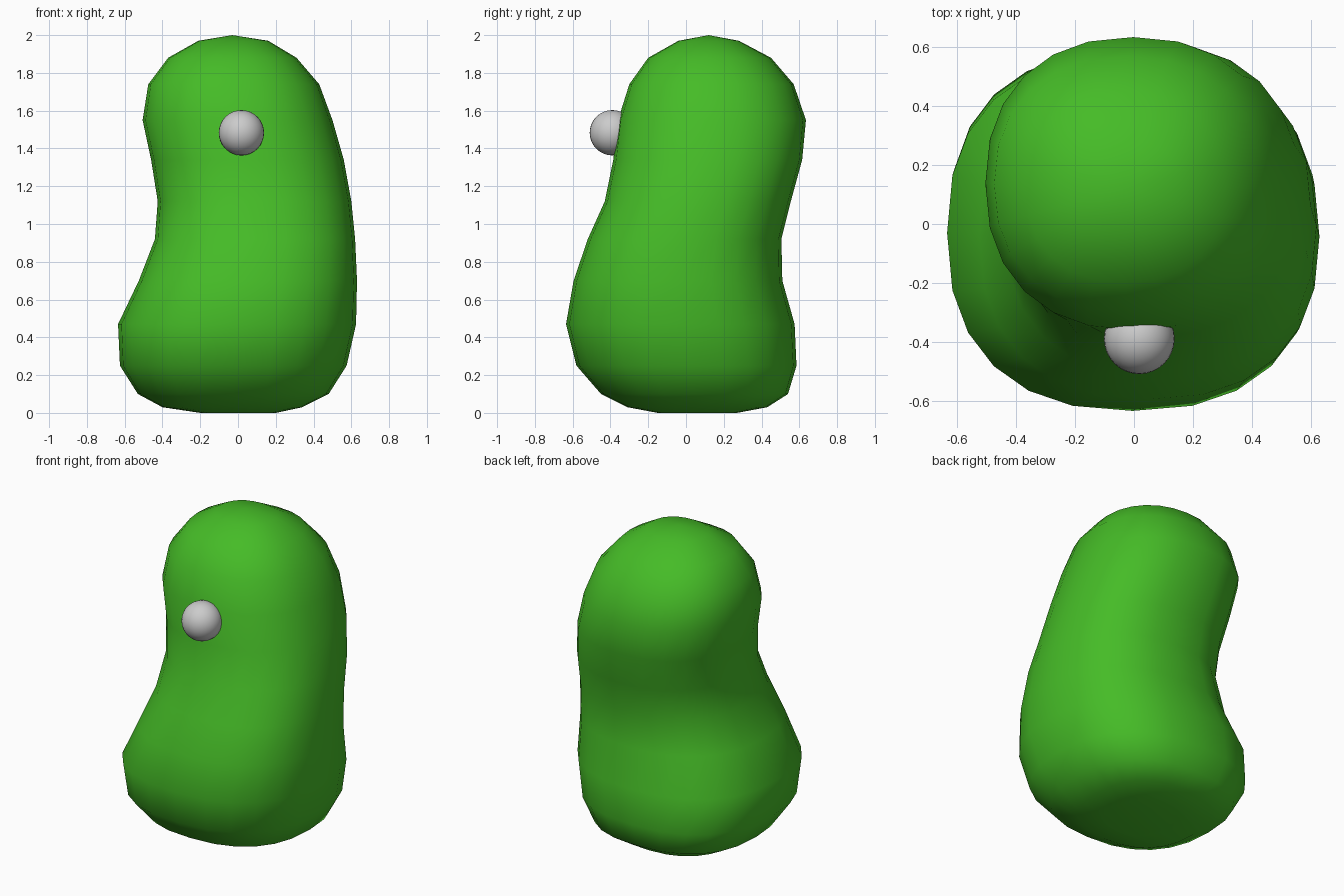
import bpy, bmesh
from math import cos, sin, pi, copysign

if "Cube" in bpy.data.objects:
    bpy.data.objects.remove(bpy.data.objects["Cube"])

SEGMENTS = 24

# Body cross-sections from bottom to top: z, left, right, front, back
SECTIONS = [
    (0.00, -0.20, 0.20, -0.15, 0.27),
    (0.03, -0.40, 0.34, -0.31, 0.43),
    (0.10, -0.53, 0.48, -0.45, 0.54),
    (0.25, -0.625, 0.575, -0.58, 0.585),
    (0.47, -0.635, 0.625, -0.635, 0.575),
    (0.70, -0.525, 0.63, -0.595, 0.51),
    (0.92, -0.44, 0.62, -0.52, 0.505),
    (1.12, -0.425, 0.60, -0.43, 0.555),
    (1.34, -0.46, 0.56, -0.385, 0.615),
    (1.55, -0.505, 0.50, -0.36, 0.635),
    (1.74, -0.475, 0.43, -0.30, 0.57),
    (1.88, -0.37, 0.31, -0.20, 0.45),
    (1.97, -0.21, 0.16, -0.04, 0.28),
]
APEX = (-0.03, 0.12, 2.0)


def rounded(value, power):
    return copysign(abs(value) ** (2 / power), value)


def ring(bm, section):
    """One slightly squared oval ring of vertices."""
    z, left, right, front, back = section
    power = 2.45 - 0.12 * z
    cx, cy = (left + right) / 2, (front + back) / 2
    rx, ry = (right - left) / 2, (back - front) / 2
    angles = [2 * pi * i / SEGMENTS for i in range(SEGMENTS)]
    return [bm.verts.new((cx + rx * rounded(cos(a), power),
                          cy + ry * rounded(sin(a), power), z)) for a in angles]


# Bean-shaped body, lofted through the sections
bm = bmesh.new()
rings = [ring(bm, s) for s in SECTIONS]
for low, high in zip(rings, rings[1:]):
    for i in range(SEGMENTS):
        j = (i + 1) % SEGMENTS
        bm.faces.new((low[i], low[j], high[j], high[i]))
bm.faces.new(rings[0][::-1])
tip = bm.verts.new(APEX)
for i in range(SEGMENTS):
    bm.faces.new((rings[-1][i], rings[-1][(i + 1) % SEGMENTS], tip))
bmesh.ops.recalc_face_normals(bm, faces=bm.faces)
for face in bm.faces:
    face.smooth = True
mesh = bpy.data.meshes.new("body")
bm.to_mesh(mesh)
bm.free()
body = bpy.data.objects.new("body", mesh)
bpy.context.collection.objects.link(body)

green = bpy.data.materials.new("green")
green.diffuse_color = (0.06, 0.5, 0.02, 1)
green.use_nodes = True
green.node_tree.nodes["Principled BSDF"].inputs["Base Color"].default_value = green.diffuse_color
mesh.materials.append(green)

# Round nose, half sunk in the front
bpy.ops.mesh.primitive_uv_sphere_add(segments=32, ring_count=16, radius=0.12,
                                     location=(0.018, -0.39, 1.483))
nose = bpy.context.object
nose.name = "nose"
bpy.ops.object.shade_smooth()
